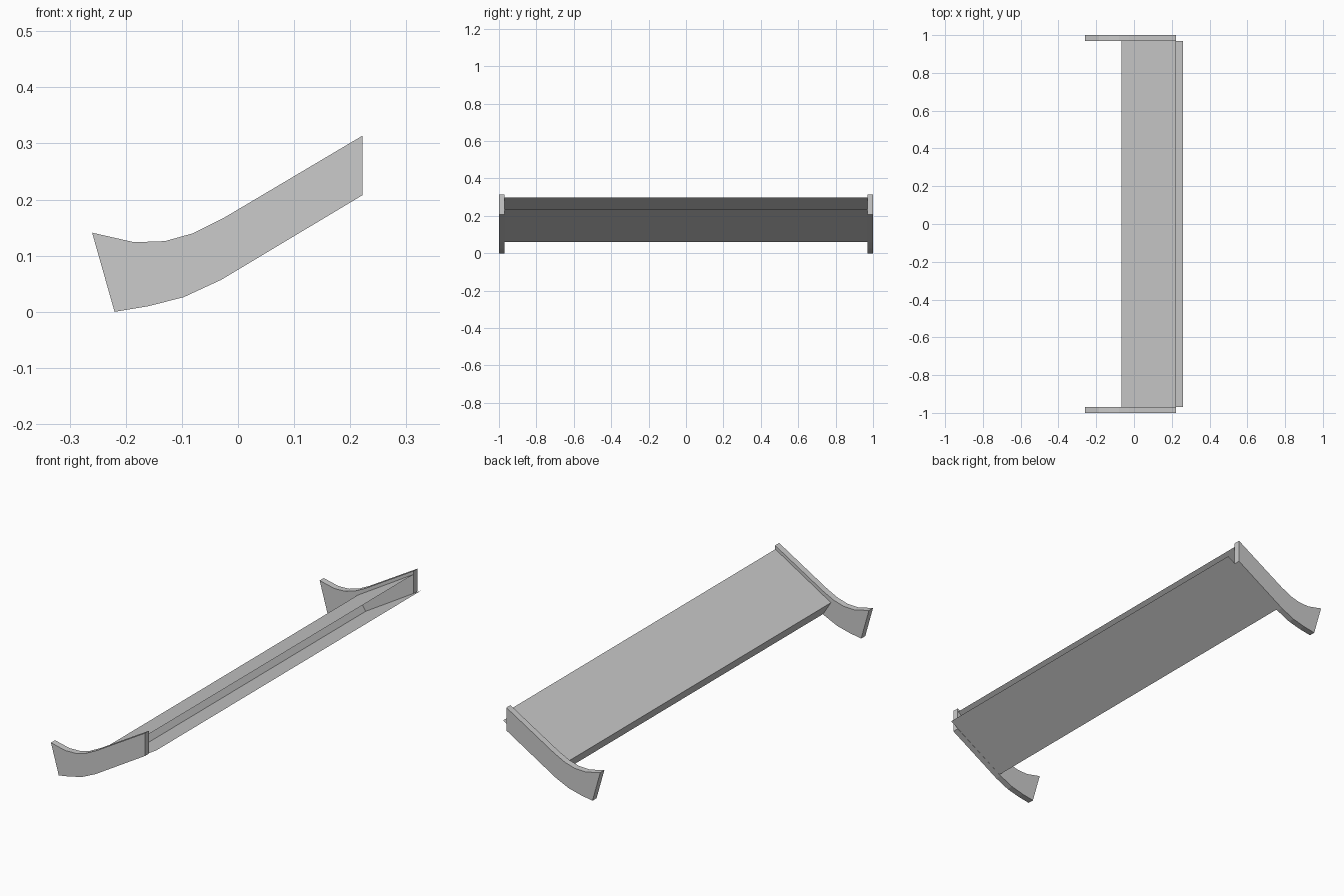
import bpy
import bmesh

cube = bpy.data.objects.get("Cube")
if cube:
    bpy.data.objects.remove(cube, do_unlink=True)

grey = bpy.data.materials.new("light grey")
grey.use_nodes = True
colour = (0.6, 0.6, 0.6, 1.0)
grey.diffuse_color = colour
grey.node_tree.nodes["Principled BSDF"].inputs["Base Color"].default_value = colour


def extrude_profile(name, points, y0, y1, closed):
    """Sweep an (x, z) profile along y; closed profiles get end caps."""
    bm = bmesh.new()
    front = [bm.verts.new((x, y0, z)) for x, z in points]
    back = [bm.verts.new((x, y1, z)) for x, z in points]
    count = len(points)
    for i in range(count if closed else count - 1):
        j = (i + 1) % count
        bm.faces.new((front[i], front[j], back[j], back[i]))
    if closed:
        bm.faces.new(front)
        bm.faces.new(back)
        bmesh.ops.recalc_face_normals(bm, faces=bm.faces)
    mesh = bpy.data.meshes.new(name)
    bm.to_mesh(mesh)
    bm.free()
    mesh.materials.append(grey)
    obj = bpy.data.objects.new(name, mesh)
    bpy.context.scene.collection.objects.link(obj)
    return obj


# Sloping plank shell: underside, low edge and top, open at the high edge and ends
plank = [(0.26, 0.233), (-0.024, 0.061), (-0.065, 0.125), (0.22, 0.297)]
extrude_profile("sloping_plank", plank, -0.97, 0.97, closed=False)

# Upswept end plates
end_outline = [
    (-0.26, 0.141), (-0.185, 0.124), (-0.13, 0.126), (-0.08, 0.14),
    (-0.026, 0.167), (0.222, 0.314), (0.222, 0.208), (-0.03, 0.057),
    (-0.097, 0.026), (-0.16, 0.01), (-0.22, 0.0),
]
for name, y0, y1 in (("front_end_plate", -1.0, -0.97), ("back_end_plate", 0.97, 1.0)):
    extrude_profile(name, end_outline, y0, y1, closed=True)
